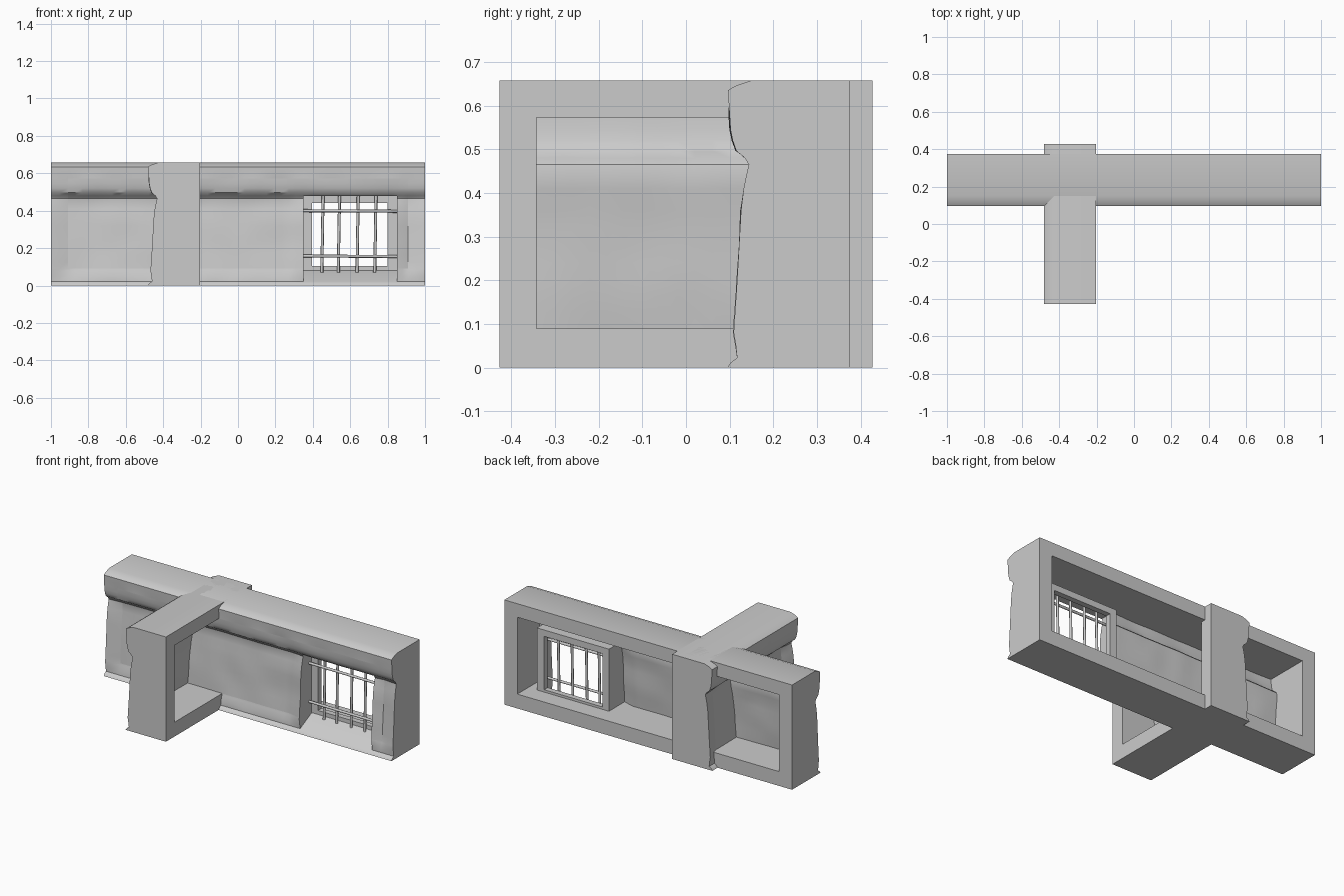
import bpy, bmesh
from mathutils import Vector, noise

if "Cube" in bpy.data.objects:
    bpy.data.objects.remove(bpy.data.objects["Cube"])

# Wall cross-section: (height, front face depth)
PROFILE = [(0, .095), (.012, .103), (.022, .117), (.05, .114), (.08, .109), (.2, .117),
           (.36, .126), (.41, .132), (.44, .138), (.465, .144), (.48, .135), (.497, .115),
           (.52, .107), (.545, .102), (.635, .096), (.645, .112), (.658, .15)]
BACK, TOP, LOW, HIGH = .375, .658, .09, .573
WIN = (.35, .85, .022, .48)      # window recess: left, right, bottom, top
RECESS, SILL = .235, .08


def smoothstep(a, b, v):
    t = max(0, min(1, (v - a) / (b - a)))
    return t * t * (3 - 2 * t)


def depth(u, z, half, window):
    """Front face depth at (u, z): profile, sunken panel and slight unevenness."""
    d = PROFILE[-1][1]
    for (z0, d0), (z1, d1) in zip(PROFILE, PROFILE[1:]):
        if z0 <= z <= z1:
            d = d0 + (d1 - d0) * (z - z0) / (z1 - z0)
            break
    inner = smoothstep(0, .1, half - abs(u))
    panel = smoothstep(.03, .09, z) * (1 - smoothstep(.42, .5, z))
    if window:
        panel *= smoothstep(0, .07, max(WIN[0] - u, u - WIN[1]))
    rough = noise.noise(Vector((u * 7, z * 7, half))) * .005
    return d + inner * (panel * .022 + (rough if .03 < z < .6 else 0))


def stations(marks, step):
    marks = sorted(marks)
    out = []
    for a, b in zip(marks, marks[1:]):
        n = max(1, round((b - a) / step))
        out += [a + (b - a) * i / n for i in range(n)]
    return out + [marks[-1]]


def wall(name, half, opening, window=False):
    bm = bmesh.new()

    def face(*pts):
        bm.faces.new([bm.verts.new(p) for p in pts])

    def front(u, z):
        return (u, depth(u, z, half, window), z)

    us = stations([-half, -opening, opening, half] + ([WIN[0], WIN[1]] if window else []), .04)
    zs = stations([p[0] for p in PROFILE] + [LOW, HIGH], .04)

    def in_win(u0, u1):
        return window and WIN[0] < (u0 + u1) / 2 < WIN[1]

    # shaped front skin, top, bottom and opening floor and ceiling
    for u0, u1 in zip(us, us[1:]):
        for z0, z1 in zip(zs, zs[1:]):
            if not (in_win(u0, u1) and WIN[2] < (z0 + z1) / 2 < WIN[3]):
                face(front(u0, z0), front(u1, z0), front(u1, z1), front(u0, z1))
        face(front(u0, TOP), front(u1, TOP), (u1, BACK, TOP), (u0, BACK, TOP))
        face((u0, BACK, 0), (u1, BACK, 0), front(u1, 0), front(u0, 0))
        if abs(u0 + u1) / 2 < opening:
            face(front(u1, HIGH), front(u0, HIGH), (u0, BACK, HIGH), (u1, BACK, HIGH))
            a, b = front(u0, LOW), front(u1, LOW)
            if in_win(u0, u1):
                a, b = (u0, RECESS, LOW), (u1, RECESS, LOW)
            face(a, b, (u1, BACK, LOW), (u0, BACK, LOW))
        # window sill and head
        if in_win(u0, u1):
            face(front(u0, WIN[2]), front(u1, WIN[2]), (u1, RECESS, SILL), (u0, RECESS, SILL))
            face(front(u0, WIN[3]), (u0, RECESS, WIN[3]), (u1, RECESS, WIN[3]), front(u1, WIN[3]))
    for s in (-1, 1):
        # end caps, inner end walls and back frame
        for z0, z1 in zip(zs, zs[1:]):
            q = [front(s * half, z0), (s * half, BACK, z0), (s * half, BACK, z1), front(s * half, z1)]
            face(*q[::s])
            face(*[(s * u, BACK, z) for u, z in
                   ((half, z0), (opening, z0), (opening, z1), (half, z1))][::s])
            if LOW <= z0 and z1 <= HIGH:
                o = s * opening
                face(*[front(o, z0), front(o, z1), (o, BACK, z1), (o, BACK, z0)][::s])
    for z0, z1 in ((0, LOW), (HIGH, TOP)):
        face((opening, BACK, z0), (-opening, BACK, z0), (-opening, BACK, z1), (opening, BACK, z1))
    # window side reveals
    if window:
        for u, s in ((WIN[0], 1), (WIN[1], -1)):
            for z0, z1 in zip(zs, zs[1:]):
                if WIN[2] <= z0 and z1 <= WIN[3]:
                    face(*[front(u, z0), (u, RECESS, max(z0, SILL)),
                           (u, RECESS, max(z1, SILL)), front(u, z1)][::s])
    bmesh.ops.remove_doubles(bm, verts=bm.verts, dist=.0005)
    me = bpy.data.meshes.new(name)
    bm.to_mesh(me)
    bm.free()
    ob = bpy.data.objects.new(name, me)
    bpy.context.collection.objects.link(ob)
    bpy.context.view_layer.objects.active = ob
    ob.select_set(True)
    bpy.ops.object.shade_smooth_by_angle(angle=.6)
    ob.select_set(False)
    return ob


def box(name, lo, hi):
    bpy.ops.mesh.primitive_cube_add(size=1, location=[(a + b) / 2 for a, b in zip(lo, hi)])
    ob = bpy.context.object
    ob.name = name
    ob.scale = [b - a for a, b in zip(lo, hi)]
    ob.select_set(False)
    return ob


def bar(name, a, b, r=.007):
    a, b = Vector(a), Vector(b)
    bpy.ops.mesh.primitive_cylinder_add(vertices=8, radius=r, depth=(b - a).length, location=(a + b) / 2)
    ob = bpy.context.object
    ob.name = name
    ob.rotation_euler = (b - a).to_track_quat('Z', 'Y').to_euler()
    bpy.ops.object.shade_smooth_by_angle(angle=.9)
    ob.select_set(False)


# Long wall, and the shorter cross wall turned a quarter
wall("long_wall", 1, .91, window=True)
cross = wall("cross_wall", .427, .342)
cross.rotation_euler.z = -1.5707963
cross.location.x = -.577

# Window frame
y0, y1 = .23, .265
box("window_frame_left", (.35, y0, SILL), (.395, y1, .48))
box("window_frame_right", (.80, y0, SILL), (.85, y1, .48))
box("window_frame_top", (.395, y0, .44), (.80, y1, .48))
box("window_frame_bottom", (.395, y0, SILL), (.80, y1, .105))

# Window bars
for i, x in enumerate((.452, .54, .64, .735)):
    bar(f"upright_bar_{i}", (x - .004, .215, .07), (x + .003, .215, .48), .008)
for i, z in enumerate((.40, .158)):
    bar(f"cross_bar_{i}", (.35, .208, z), (.85, .208, z - .003), .008)
